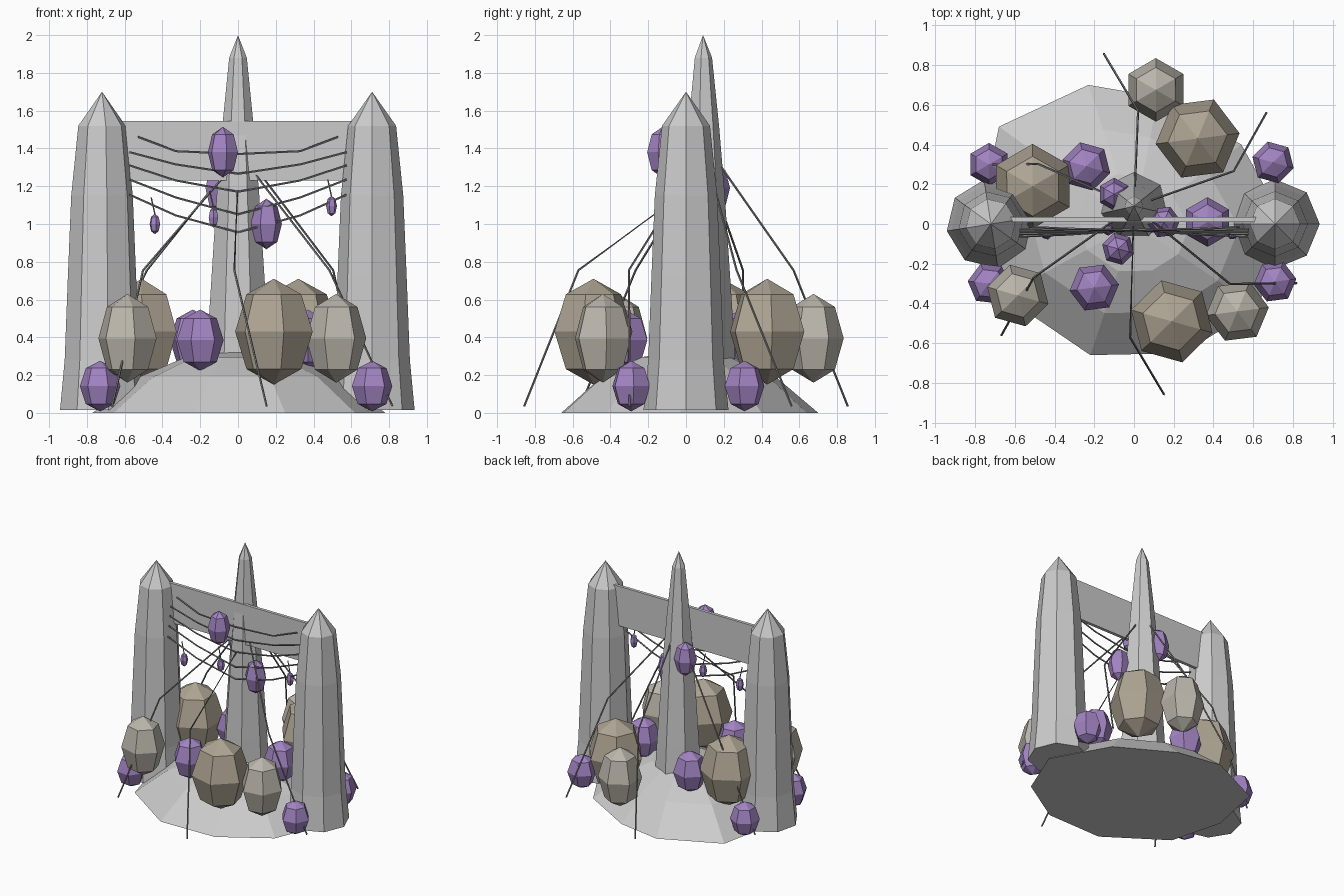
import bpy, bmesh, math
from mathutils import Vector

if "Cube" in bpy.data.objects:
    bpy.data.objects.remove(bpy.data.objects["Cube"])


def material(name, rgb):
    m = bpy.data.materials.new(name)
    m.diffuse_color = (*rgb, 1)
    m.use_nodes = True
    m.node_tree.nodes["Principled BSDF"].inputs["Base Color"].default_value = m.diffuse_color
    return m


PURPLE = material("violet", (0.36, 0.23, 0.54))
TAN = material("tan", (0.42, 0.37, 0.29))
PALE = material("pale_tan", (0.50, 0.47, 0.41))
DARK = material("thread_grey", (0.25, 0.25, 0.26))


def finish(name, bm, mat=None):
    bmesh.ops.recalc_face_normals(bm, faces=bm.faces)
    mesh = bpy.data.meshes.new(name)
    bm.to_mesh(mesh)
    bm.free()
    ob = bpy.data.objects.new(name, mesh)
    bpy.context.collection.objects.link(ob)
    if mat:
        mesh.materials.append(mat)
    return ob


def loft(name, rings, apex):
    """Skin a stack of point rings, cap the bottom, close the top at a point."""
    bm = bmesh.new()
    loops = [[bm.verts.new(p) for p in ring] for ring in rings]
    tip = bm.verts.new(apex)
    n = len(loops[0])
    bm.faces.new(loops[0])
    for a, b in zip(loops, loops[1:]):
        for i in range(n):
            j = (i + 1) % n
            bm.faces.new((a[i], a[j], b[j], b[i]))
    for i in range(n):
        bm.faces.new((loops[-1][i], loops[-1][(i + 1) % n], tip))
    return finish(name, bm)


def column(name, x, y, sides, profile, top, turn=0):
    rings = [[(x + r * math.cos(turn + 2 * math.pi * i / sides),
               y + r * math.sin(turn + 2 * math.pi * i / sides), z)
              for i in range(sides)] for r, z in profile]
    loft(name, rings, (x, y, top))


def pod(name, x, y, z, r, h, mat, turn):
    bm = bmesh.new()
    bmesh.ops.create_uvsphere(bm, u_segments=6, v_segments=4, radius=1)
    c, s = math.cos(turn), math.sin(turn)
    for v in bm.verts:
        px, py, pz = v.co
        v.co = (x + r * (c * px - s * py), y + r * (s * px + c * py), z + h * pz)
    finish(name, bm, mat)


def strand(name, points, r=0.006, sides=5):
    """Thin straight-sided tube along a path."""
    bm = bmesh.new()
    pts = [Vector(p) for p in points]
    loops = []
    for i, p in enumerate(pts):
        d = (pts[min(i + 1, len(pts) - 1)] - pts[max(i - 1, 0)]).normalized()
        side = d.cross(Vector((0, 1, 0)) if abs(d.y) < 0.7 else Vector((0, 0, 1))).normalized()
        up = d.cross(side)
        loops.append([bm.verts.new(p + r * (math.cos(a) * side + math.sin(a) * up))
                      for a in (2 * math.pi * k / sides for k in range(sides))])
    for a, b in zip(loops, loops[1:]):
        for k in range(sides):
            j = (k + 1) % sides
            bm.faces.new((a[k], a[j], b[j], b[k]))
    bm.faces.new(loops[0])
    bm.faces.new(loops[-1])
    finish(name, bm, DARK)


# Rocky mound
outline = [(0.78, -0.03), (0.54, 0.40), (0.12, 0.64), (-0.23, 0.70), (-0.68, 0.49),
           (-0.77, 0.05), (-0.66, -0.36), (-0.22, -0.66), (0.25, -0.65), (0.62, -0.42)]
loft("mound", [[(x * k, y * k, z) for x, y in outline]
               for k, z in ((1, 0), (0.68, 0.19), (0.36, 0.295))], (0, 0, 0.33))

# Two side pillars and the tall rear spire
pillar = [(0.225, 0.015), (0.2, 0.28), (0.183, 0.72), (0.165, 1.15), (0.127, 1.52)]
column("left_pillar", -0.72, 0, 8, pillar, 1.70, math.pi / 8 * 0.4)
column("right_pillar", 0.71, 0, 8, pillar, 1.70, 0)
column("spire", 0, 0.09, 7, [(0.172, 0.25), (0.158, 0.5), (0.115, 1.16), (0.085, 1.52), (0.048, 1.88)],
       2.0, math.pi / 2)

# Thin wall between the pillars
bm = bmesh.new()
bmesh.ops.create_cube(bm, size=1)
for v in bm.verts:
    v.co = (v.co.x * 1.26, 0.022 + v.co.y * 0.025, 1.3875 + v.co.z * 0.315)
finish("cross_wall", bm)

# Sagging strands between the pillars: end, quarter and middle heights
for i, (a, b, c) in enumerate([(1.46, 1.385, 1.37), (1.38, 1.315, 1.265), (1.31, 1.23, 1.17),
                               (1.235, 1.14, 1.05), (1.155, 1.045, 0.955)]):
    e = 0.53 if i == 0 else 0.575
    y = -0.015 - 0.012 * i
    strand(f"web_strand_{i}", [(-e, y, a), (-0.33, y * 0.6 - 0.015, b), (0, -0.03, c),
                               (0.33, y * 0.6 - 0.015, b), (e, y, a)])

# Guy lines from the spire to the ground
for i, (deg, top) in enumerate([(100, 1.44), (40, 1.42), (-20, 1.38),
                                (-80, 1.24), (-140, 1.34), (160, 1.36)]):
    m, e = math.radians(deg - 12), math.radians(deg)
    strand(f"guy_line_{i}", [(0, 0.09, top),
                             (0.57 * math.cos(m), 0.57 * math.sin(m), 0.755),
                             (0.87 * math.cos(e), 0.87 * math.sin(e), 0.035)])

# Pod groups: material, radius, half height, centres
groups = {
    "large_pod": (TAN, 0.213, 0.28, [(0.19, -0.49, 0.43), (0.32, 0.43, 0.43), (-0.51, 0.19, 0.43)]),
    "pale_pod": (PALE, 0.16, 0.235, [(-0.585, -0.36, 0.395), (0.52, -0.44, 0.395), (0.11, 0.675, 0.395)]),
    "violet_pod": (PURPLE, 0.125, 0.162, [(-0.24, 0.29, 0.385), (-0.2, -0.32, 0.385), (0.37, 0.01, 0.385)]),
    "ground_pod": (PURPLE, 0.108, 0.134, [(0.7, 0.31, 0.142), (0.71, -0.29, 0.142),
                                          (-0.73, 0.3, 0.142), (-0.73, -0.3, 0.142)]),
    "spire_pod": (PURPLE, 0.083, 0.134, [(-0.08, -0.125, 1.38), (0.15, 0.01, 1.0), (-0.1, 0.15, 1.19)]),
    "hanging_pod": (PURPLE, 0.029, 0.054, [(-0.44, -0.05, 1.0), (0.495, -0.05, 1.095), (-0.13, -0.03, 1.035)]),
}
for name, (mat, r, h, centres) in groups.items():
    for i, (x, y, z) in enumerate(centres):
        pod(f"{name}_{i}", x, y, z, r, h, mat, 0.25 + 0.4 * i)
        if name == "hanging_pod":
            strand(f"thread_{i}", [(x - 0.02, y, z + 0.14), (x, y, z + 0.05)], 0.004)
